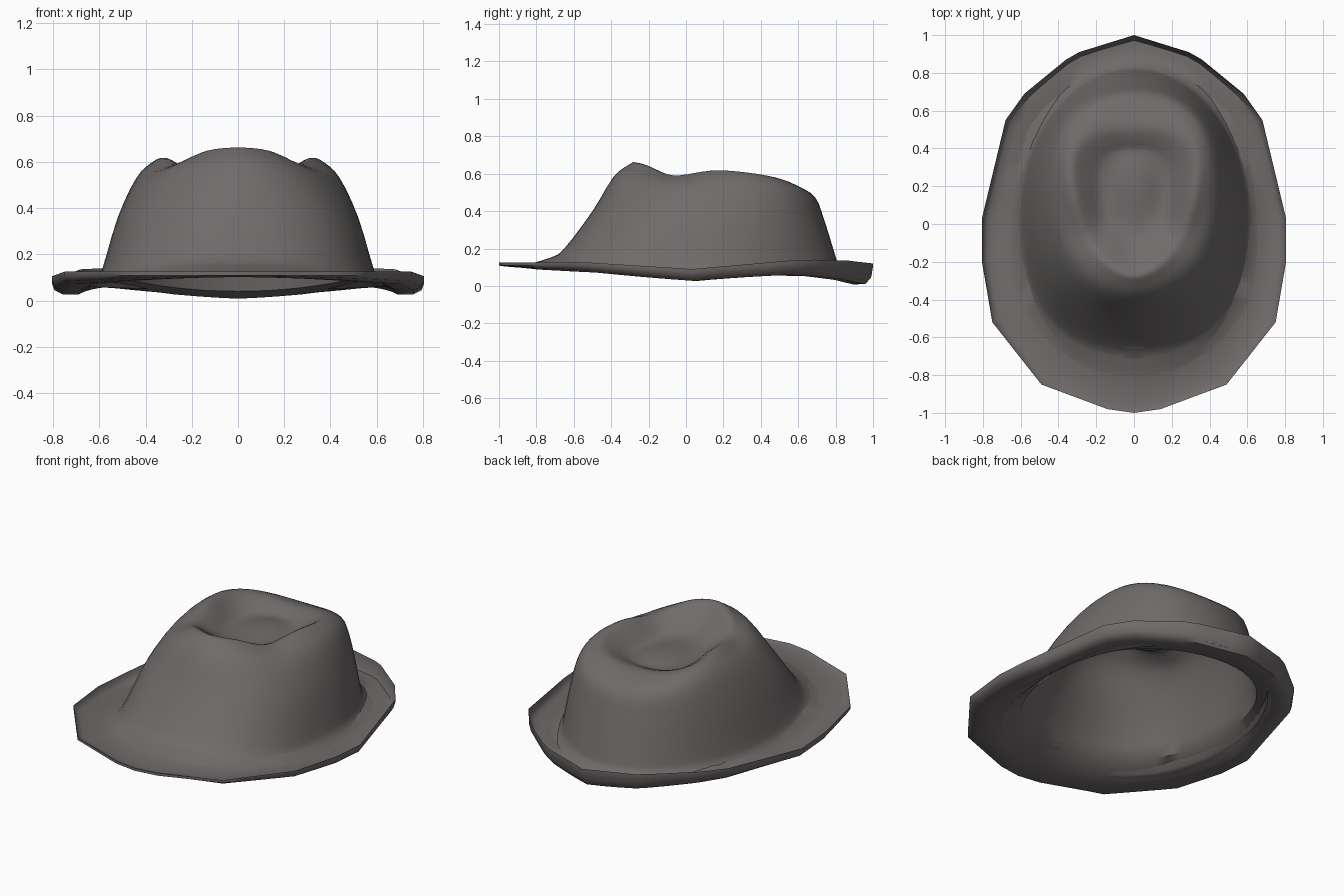
import bpy
import math
from math import sin, cos, pi

cube = bpy.data.objects.get("Cube")
if cube:
    bpy.data.objects.remove(cube)

# Felt colour
felt = bpy.data.materials.new("warm_grey_felt")
felt.use_nodes = True
colour = (0.16, 0.147, 0.144, 1)
felt.diffuse_color = colour
felt.node_tree.nodes["Principled BSDF"].inputs["Base Color"].default_value = colour

# Angular brim outline, from the back round the left side to the front
OUTLINE = [(0, 1, .12), (.29, .91, .13), (.36, .87, .135), (.58, .69, .14),
           (.68, .55, .135), (.805, .03, .09), (.805, -.2, .105), (.75, -.52, .125),
           (.49, -.85, .125), (.14, -.98, .125), (0, -1, .125)]

# Crown rings: back y, front y, half width, egg factor, z back, z side, z front, dip,
# squareness at the back and at the front
FILLET = [(.86, -.82, .64, 0, .045, .06, .122, 0, 0, .03),
          (.825, -.73, .605, 0, .08, .095, .15, 0, 0, .05)]
CROWN = [(.805, -.655, .583, 0, .14, .15, .195, 0, 0, .06),
         (.74, -.50, .52, 0, .35, .36, .40, 0, .03, .05),
         (.69, -.39, .44, .05, .475, .53, .58, .01, .06, .02),
         (.60, -.31, .365, .15, .53, .6, .645, .03, .1, 0),
         (.51, -.265, .305, .22, .555, .62, .66, .04, .12, 0),
         (.44, -.19, .24, .28, .535, .575, .61, .03, .1, 0),
         (.39, -.06, .165, .2, .515, .51, .53, 0, .05, 0),
         (.30, .12, .07, 0, .53, .53, .53, 0, 0, 0)]
OPENING = (.79, -.68, .575, 0, .04, .11, .17, 0, 0, .03)
THICKNESS = .016


def lerp(a, b, t):
    return tuple(p + (q - p) * t for p, q in zip(a, b))


def smooth_rows(rows, steps):
    """Catmull-Rom interpolation between parameter rows."""
    out = []
    for i in range(len(rows) - 1):
        quad = list(zip(rows[max(i - 1, 0)], rows[i], rows[i + 1],
                        rows[min(i + 2, len(rows) - 1)]))
        for s in range(steps):
            t = s / steps
            out.append(tuple(b + .5 * t * (c - a + t * (2*a - 5*b + 4*c - d + t * (3*(b - c) + d - a)))
                             for a, b, c, d in quad))
    return out + [rows[-1]]


def by_direction(angle, back, side, front):
    c = cos(angle)
    return side + ((back if c > 0 else front) - side) * c * c


def crown_point(row, angle):
    back, front, width, egg, zb, zs, zf, dip, square_back, square_front = row
    s, c = sin(angle), cos(angle)
    z = by_direction(angle, zb, zs, zf)
    z -= dip * math.exp(-((angle - 2.08) / .35) ** 2)
    full = 1 + (square_back if c > 0 else square_front) * sin(2 * angle) ** 2
    return (width * s * (1 + egg * c) * full,
            (back + front) / 2 + (back - front) / 2 * c * full, z)


def inset(row):
    """Move a crown ring inward by the felt thickness."""
    t = THICKNESS
    return tuple(v + d for v, d in zip(row, (-t, t, -t, 0, -t, -t, -t, 0, 0, 0)))


# Columns: every outline corner plus even steps between them
angles, rim = [], []
for p, q in zip(OUTLINE, OUTLINE[1:]):
    a, b = (math.atan2(v[0] / .8, v[1]) for v in (p, q))
    steps = max(1, round((b - a) / .11))
    for s in range(steps):
        angles.append(a + (b - a) * s / steps)
        rim.append(lerp(p, q, s / steps))
angles.append(pi)
rim.append(OUTLINE[-1])


def crown_rings(rows):
    return [[crown_point(row, a) for a in angles] for row in smooth_rows(rows, 3)]


def brim_rings(base, drop):
    """Brim rolled up at the back and sides, flat at the front."""
    rings = []
    for reach, back, side, front in ((1, 0, 0, 0), (.95, .06, .03, .003),
                                     (.8, .094, .047, .008), (.5, .096, .048, .008)):
        ring = []
        for a, b, r in zip(angles, base, rim):
            x, y, z = lerp(b, r, reach)
            ring.append((x, y, r[2] - drop - by_direction(a, back, side, front)))
        rings.append(ring)
    return rings


# Outer skin, then the inner skin with its crisp head opening
outer = crown_rings(FILLET + CROWN)
outer = brim_rings(outer[0], 0) + outer
inner = crown_rings([OPENING] + [inset(row) for row in CROWN[1:]])
inner = brim_rings(inner[0], THICKNESS) + inner

# One closed loop of rings: inner centre, rim, outer centre; halves are mirrored
rings = inner[::-1] + outer
verts, faces = [], []
for half in rings:
    verts += half + [(-x, y, z) for x, y, z in half[-2:0:-1]]
count = 2 * len(angles) - 2
for r in range(len(rings) - 1):
    for i in range(count):
        j = (i + 1) % count
        low, high = r * count, (r + 1) * count
        faces.append((high + i, high + j, low + j, low + i))

# Centres of the crown dent, above and below
last = (len(rings) - 1) * count
top = len(verts)
verts += [(0, .21, .535), (0, .21, .535 - THICKNESS)]
for i in range(count):
    j = (i + 1) % count
    faces += [(top, last + j, last + i), (top + 1, i, j)]

mesh = bpy.data.meshes.new("hat")
mesh.from_pydata(verts, [], faces)
mesh.materials.append(felt)
hat = bpy.data.objects.new("hat", mesh)
bpy.context.collection.objects.link(hat)
bpy.context.view_layer.objects.active = hat
hat.select_set(True)
bpy.ops.object.shade_smooth_by_angle(angle=math.radians(45))
